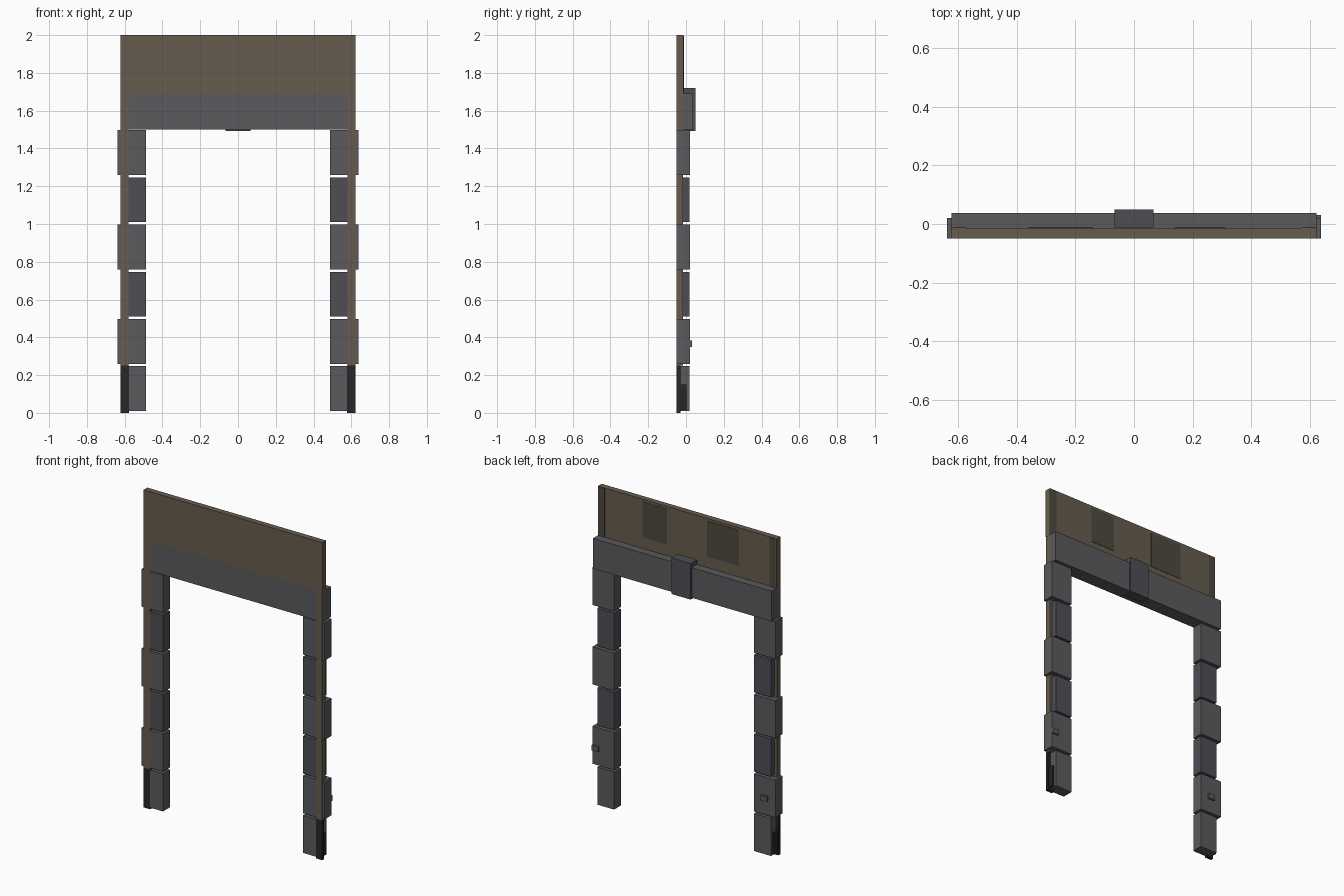
import bpy

if "Cube" in bpy.data.objects:
    bpy.data.objects.remove(bpy.data.objects["Cube"])


def material(name, r, g, b):
    m = bpy.data.materials.new(name)
    m.diffuse_color = (r, g, b, 1)
    m.use_nodes = True
    m.node_tree.nodes["Principled BSDF"].inputs["Base Color"].default_value = m.diffuse_color
    return m


STONE = material("stone", 0.105, 0.10, 0.11)
STONE_DARK = material("dark_stone", 0.078, 0.075, 0.088)
PLASTER = material("plaster", 0.135, 0.108, 0.078)
STAIN = material("stain", 0.075, 0.065, 0.05)
SOOT = material("soot", 0.02, 0.02, 0.02)


def box(name, x, y, z, mat):
    """Box from (min, max) ranges on each axis."""
    bpy.ops.mesh.primitive_cube_add(size=1, location=[sum(r) / 2 for r in (x, y, z)])
    ob = bpy.context.object
    ob.name = name
    ob.scale = [r[1] - r[0] for r in (x, y, z)]
    bpy.ops.object.transform_apply(location=False, rotation=False, scale=True)
    ob.data.materials.append(mat)
    return ob


def pair(name, x, y, z, mat):
    """The same box on the left and right jamb."""
    box(name + "_right", x, y, z, mat)
    box(name + "_left", (-x[1], -x[0]), y, z, mat)


# Upper wall panel with stained patches and corner strips on its back
box("wall_panel", (-0.623, 0.623), (-0.05, -0.013), (1.69, 2.0), PLASTER)
box("wall_patch_a", (0.14, 0.31), (-0.014, -0.011), (1.76, 1.985), STAIN)
box("wall_patch_b", (-0.36, -0.14), (-0.014, -0.011), (1.76, 1.985), STAIN)
pair("corner_strip", (0.575, 0.615), (-0.014, -0.011), (1.69, 1.995), STAIN)

# Lintel and keystone
box("lintel", (-0.622, 0.622), (-0.049, 0.038), (1.50, 1.69), STONE)
box("keystone", (-0.067, 0.067), (-0.012, 0.05), (1.493, 1.72), STONE_DARK)

# Plaster edge strips beside the jambs, with dark lower ends
pair("edge_strip", (0.58, 0.622), (-0.05, -0.015), (0.25, 1.69), PLASTER)
pair("strip_base", (0.577, 0.622), (-0.05, -0.03), (0.0, 0.25), SOOT)
pair("base_scorch", (0.59, 0.615), (-0.03, 0.003), (0.015, 0.15), SOOT)

# Jamb stones, alternating narrow and wide
for i in range(6):
    wide = i % 2 == 1
    z0 = 0.01 + i * 0.25
    pair(f"jamb_stone_{i + 1}", (0.488, 0.637 if wide else 0.605),
         (-0.0495, 0.021 if wide else 0.019), (z0, z0 + 0.237),
         STONE if wide or i == 0 else STONE_DARK)

# Small blocks on the back of the lower wide stones
box("small_block_right", (0.592, 0.637), (0.015, 0.031), (0.348, 0.382), STONE)
box("small_block_left", (-0.585, -0.54), (0.015, 0.031), (0.348, 0.382), STONE)
